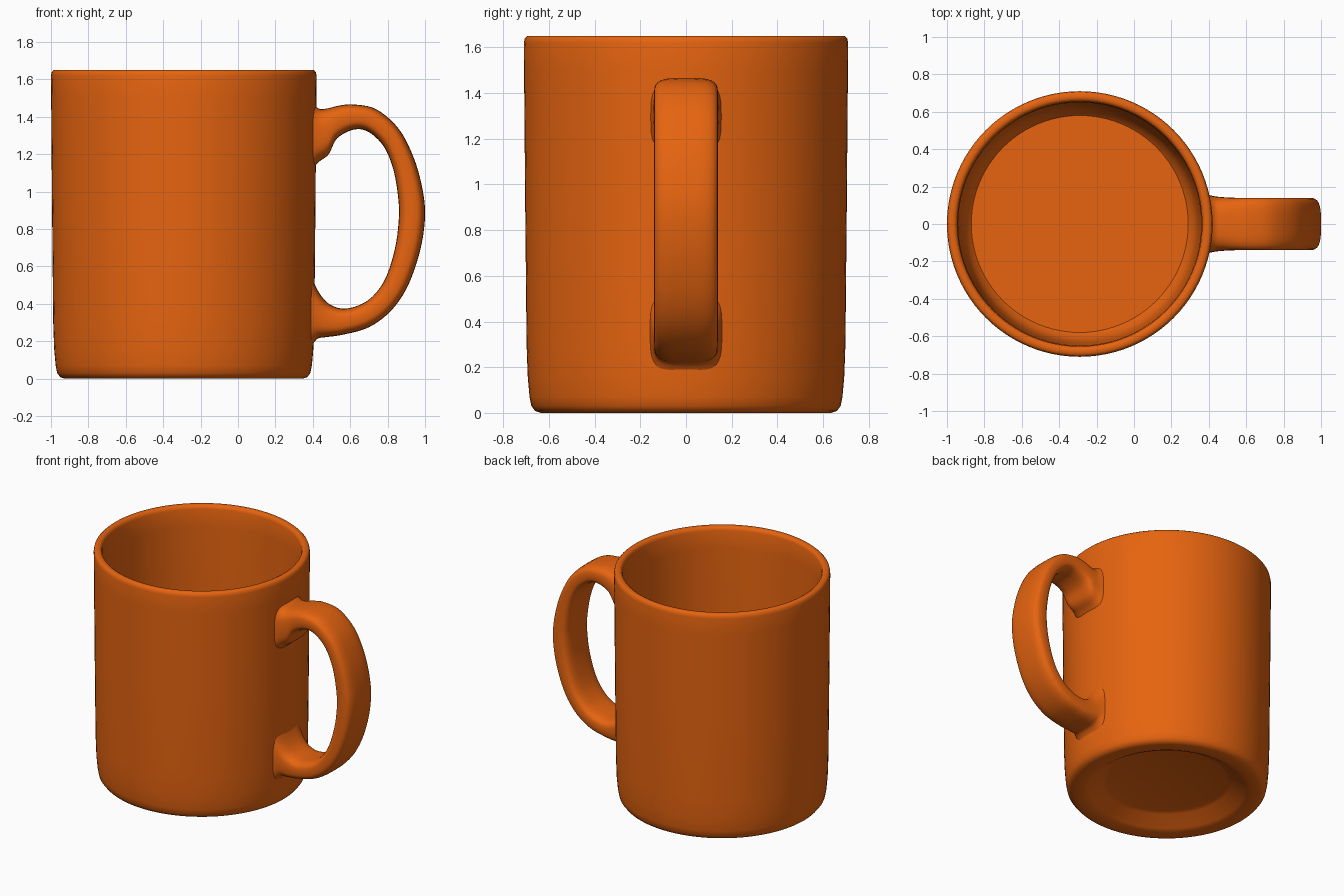
import bpy, math
from mathutils import Vector

if "Cube" in bpy.data.objects:
    bpy.data.objects.remove(bpy.data.objects["Cube"])

orange = bpy.data.materials.new("orange glaze")
orange.diffuse_color = (0.79, 0.127, 0.005, 1)
orange.use_nodes = True
orange.node_tree.nodes["Principled BSDF"].inputs["Base Color"].default_value = orange.diffuse_color


def make_object(name, verts, faces):
    mesh = bpy.data.meshes.new(name)
    mesh.from_pydata(verts, [], faces)
    mesh.materials.append(orange)
    mesh.validate()
    obj = bpy.data.objects.new(name, mesh)
    bpy.context.collection.objects.link(obj)
    bpy.ops.object.select_all(action='DESELECT')
    obj.select_set(True)
    bpy.context.view_layer.objects.active = obj
    bpy.ops.object.mode_set(mode='EDIT')
    bpy.ops.mesh.select_all(action='SELECT')
    bpy.ops.mesh.normals_make_consistent(inside=False)
    bpy.ops.object.mode_set(mode='OBJECT')
    bpy.ops.object.shade_smooth_by_angle(angle=math.radians(45))
    return obj


# Mug body: lathed closed profile, from the recessed underside out, up and into the bowl
CX, SEG = -0.29, 96
profile = [(0.41, 0.08), (0.44, 0.07), (0.53, 0.012), (0.56, 0.0), (0.635, 0.0), (0.66, 0.008),
           (0.677, 0.03), (0.685, 0.07), (0.693, 0.16), (0.698, 0.3), (0.704, 0.9),
           (0.709, 1.5), (0.71, 1.62), (0.706, 1.64), (0.695, 1.65), (0.672, 1.65),
           (0.66, 1.643), (0.654, 1.625), (0.65, 1.5), (0.645, 0.8), (0.638, 0.4),
           (0.628, 0.27), (0.608, 0.19), (0.58, 0.16)]
verts, faces = [], []
for r, z in profile:
    for i in range(SEG):
        a = 2 * math.pi * i / SEG
        verts.append((CX + r * math.cos(a), r * math.sin(a), z))
for k in range(len(profile) - 1):
    for i in range(SEG):
        j = (i + 1) % SEG
        faces.append((k * SEG + i, k * SEG + j, (k + 1) * SEG + j, (k + 1) * SEG + i))
last = (len(profile) - 1) * SEG
faces.append(tuple(reversed(range(SEG))))
faces.append(tuple(range(last, last + SEG)))
make_object("mug_body", verts, faces)

# Handle: stations of outer x, z, inner x, z and half width, smoothed and skinned
stations = [
    (0.38, 1.49, 0.38, 1.10, 0.16), (0.43, 1.445, 0.43, 1.157, 0.148),
    (0.48, 1.445, 0.485, 1.20, 0.143), (0.54, 1.46, 0.53, 1.285, 0.14),
    (0.62, 1.466, 0.62, 1.332, 0.14), (0.74, 1.44, 0.70, 1.318, 0.14),
    (0.86, 1.335, 0.78, 1.24, 0.14), (0.94, 1.18, 0.83, 1.12, 0.14),
    (0.985, 1.02, 0.855, 0.98, 0.14), (1.0, 0.87, 0.86, 0.86, 0.14),
    (0.975, 0.69, 0.84, 0.70, 0.14), (0.91, 0.50, 0.79, 0.54, 0.14),
    (0.82, 0.365, 0.72, 0.44, 0.14), (0.70, 0.275, 0.64, 0.39, 0.14),
    (0.56, 0.235, 0.555, 0.375, 0.14), (0.47, 0.222, 0.48, 0.405, 0.143),
    (0.42, 0.21, 0.425, 0.475, 0.15), (0.38, 0.15, 0.385, 0.57, 0.16)]


def catmull(p0, p1, p2, p3, t):
    return 0.5 * (2 * p1 + (p2 - p0) * t + (2 * p0 - 5 * p1 + 4 * p2 - p3) * t * t
                  + (3 * p1 - p0 - 3 * p2 + p3) * t ** 3)


STEPS, RING = 5, 32
n = len(stations)
smooth = []
for s in range(n - 1):
    quad = [stations[max(0, min(n - 1, s + d))] for d in (-1, 0, 1, 2)]
    for t in range(STEPS):
        smooth.append([catmull(*c, t / STEPS) for c in zip(*quad)])
smooth.append(list(stations[-1]))

verts, faces = [], []
for ox, oz, ix, iz, w in smooth:
    outer, inner = Vector((ox, 0, oz)), Vector((ix, 0, iz))
    mid, half = (outer + inner) / 2, (outer - inner) / 2
    for i in range(RING):
        a = 2 * math.pi * i / RING
        c, s = math.cos(a), math.sin(a)
        u = math.copysign(abs(c) ** 0.6, c)
        v = math.copysign(abs(s) ** 0.6, s)
        verts.append(mid + half * u + Vector((0, w * v, 0)))
for k in range(len(smooth) - 1):
    for i in range(RING):
        j = (i + 1) % RING
        faces.append((k * RING + i, k * RING + j, (k + 1) * RING + j, (k + 1) * RING + i))
last = (len(smooth) - 1) * RING
faces.append(tuple(reversed(range(RING))))
faces.append(tuple(range(last, last + RING)))
make_object("handle", verts, faces)
